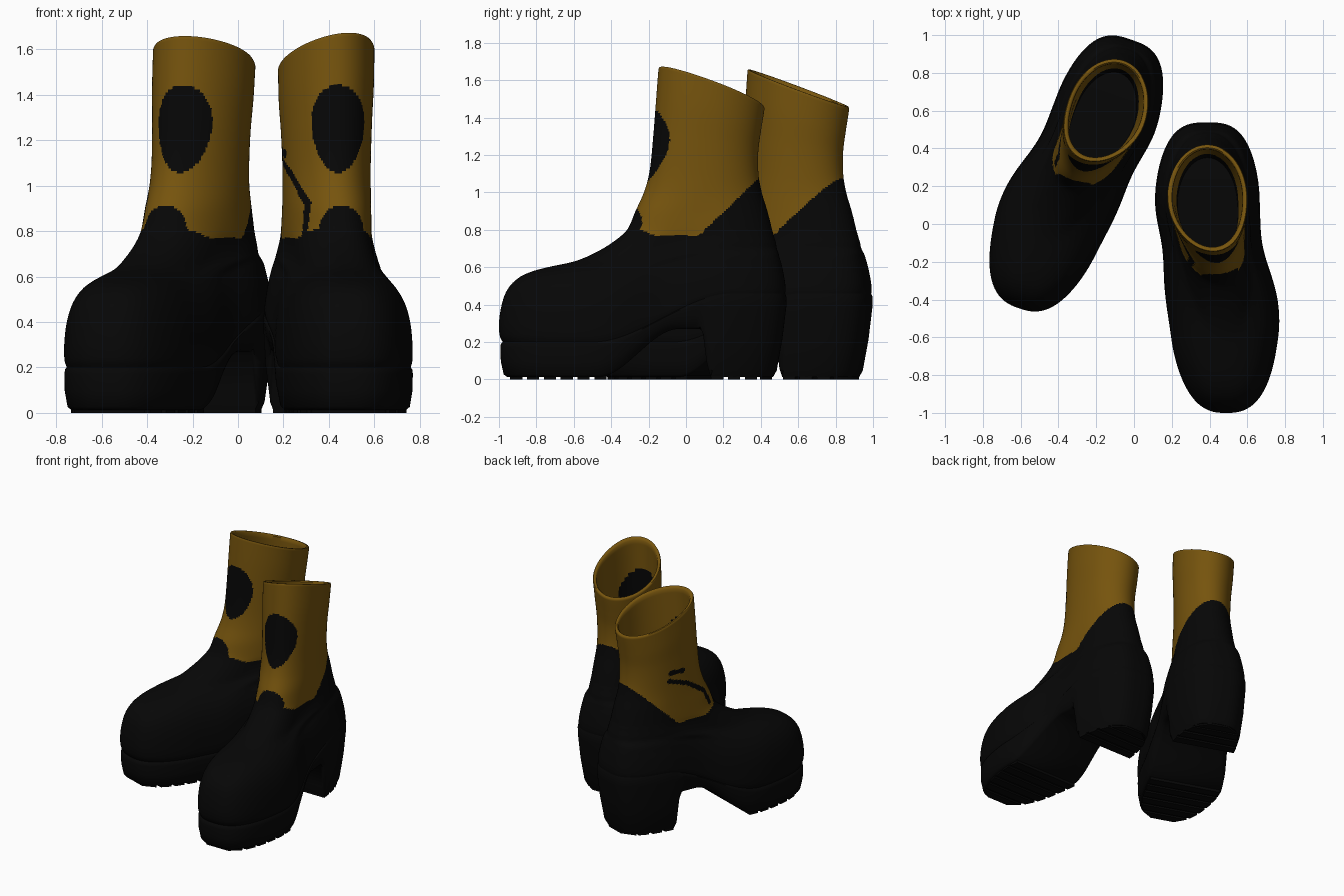
import bpy, bmesh, math
from mathutils import Matrix, Vector

if "Cube" in bpy.data.objects:
    bpy.data.objects.remove(bpy.data.objects["Cube"])

def material(name, rgb):
    m = bpy.data.materials.new(name)
    m.diffuse_color = (*rgb, 1)
    m.use_nodes = True
    m.node_tree.nodes["Principled BSDF"].inputs["Base Color"].default_value = m.diffuse_color
    return m

BLACK = material("black rubber", (0.002, 0.002, 0.002))
GOLD = material("mustard leather", (0.18, 0.088, 0.004))
N = 90  # stations along the boot

def sm(a, b, v):
    t = min(1, max(0, (v - a) / (b - a)))
    return t * t * (3 - 2 * t)

def centre_x(y):
    return 0.388 + 0.092 * sm(0.15, -0.6, y) + 0.008 * sm(-0.6, -1, y)

def sole_top(y):
    return 0.2 + 0.26 * sm(-0.5, 0.25, y)

def sole_bottom(y):
    return 0.012 + 0.258 * sm(-0.47, -0.04, y) * (1 - sm(0.085, 0.125, y))

# Toe and heel widths with a pinched waist on the foot rings
def half_width(u, wt, wh, p):
    w = wt + (wh - wt) * sm(0.3, 0.75, u)
    w -= 0.028 * sm(2.3, 2.6, p) * math.exp(-((u - 0.57) / 0.12) ** 2)
    p += 0.4 * sm(2.2, 2.6, p) * sm(0.5, 0.8, u)
    return w * max(0, 1 - abs(2 * u - 1) ** p) ** (1 / p)

# Ring of points: inner side from toe to heel, then outer side back to toe
def ring(bm, row, zfun):
    yf, yb, wt, wh, p = row
    us = [(1 - math.cos(math.pi * k / N)) / 2 for k in range(N + 1)]
    pts = [(u, -1) for u in us] + [(u, 1) for u in us[-2:0:-1]]
    out = []
    for u, s in pts:
        y = yf + (yb - yf) * u
        x = centre_x(y) + s * half_width(u, wt, wh, p)
        out.append(bm.verts.new((x, y, zfun(x, y))))
    return out

def bridge(bm, rings):
    n = 2 * N
    for a, b in zip(rings, rings[1:]):
        for i in range(n):
            j = (i + 1) % n
            bm.faces.new((a[i], b[i], b[j], a[j]))

def cap(bm, r, up):
    n = 2 * N
    for k in range(N):
        q = []
        for v in (r[k], r[k + 1], r[(n - k - 1) % n], r[(n - k) % n]):
            if v not in q:
                q.append(v)
        bm.faces.new(q[::-1] if up else q)

# Upper profile: level, front y, back y, toe half width, heel half width, roundness
UPPER = [
    (0.20, -.98, .53, .293, .285, 2.6), (0.23, -.995, .532, .3, .287, 2.6),
    (0.30, -1.0, .53, .3, .282, 2.6), (0.40, -.985, .52, .29, .272, 2.6),
    (0.48, -.955, .51, .268, .26, 2.6), (0.54, -.90, .50, .237, .25, 2.6),
    (0.575, -.83, .495, .212, .243, 2.5), (0.60, -.74, .49, .192, .238, 2.4),
    (0.63, -.60, .485, .18, .232, 2.3), (0.68, -.48, .48, .178, .224, 2.25),
    (0.74, -.38, .47, .182, .214, 2.2), (0.80, -.315, .46, .19, .206, 2.15),
    (0.90, -.27, .435, .192, .197, 2.1), (1.0, -.225, .405, .193, .193, 2),
    (1.1, -.195, .388, .194, .194, 2), (1.25, -.175, .386, .2, .2, 2),
    (1.4, -.16, .40, .209, .209, 2), (1.55, -.147, .42, .212, .212, 2)]
# Rounded rim and the lining going down inside
LINING = [
    (1.557, -.143, .416, .208, .208, 2), (1.557, -.131, .404, .197, .197, 2),
    (1.548, -.122, .396, .187, .187, 2)] + [
    (1.54 - .02 * k, -.122 - .001 * k, .395 - .001 * k, .186 - .0006 * k, .186 - .0006 * k, 2)
    for k in range(1, 45)]
SOLE = [
    (0, -.955, .465, .272, .248, 2.6), (.08, -.975, .485, .288, .262, 2.6),
    (.45, -.99, .515, .3, .282, 2.6), (.85, -.993, .537, .302, .292, 2.6),
    (.95, -.99, .538, .3, .292, 2.6), (1, -.98, .53, .293, .285, 2.6)]

def sample(z):
    i = max(k for k in range(len(UPPER) - 1) if UPPER[k][0] <= z + 1e-9)
    a, b = UPPER[i], UPPER[i + 1]
    o, c = UPPER[max(0, i - 1)], UPPER[min(len(UPPER) - 1, i + 2)]
    h = b[0] - a[0]
    t = (z - a[0]) / h
    res = []
    for k in range(1, 6):
        ma = (b[k] - o[k]) / (b[0] - o[0]) * h
        mb = (c[k] - a[k]) / (c[0] - a[0]) * h
        res.append((2*t**3 - 3*t*t + 1) * a[k] + (t**3 - 2*t*t + t) * ma
                   + (3*t*t - 2*t**3) * b[k] + (t**3 - t*t) * mb)
    return res

def level(zn, slope):
    def f(x, y):
        z = zn
        if zn < 0.8:
            t = sole_top(y)
            z = t + (zn - 0.2) / 0.6 * (0.8 - t)
        return z + sm(1.0, 1.55, zn) * (slope * (x - .39) - 0.36 * (y - .14))
    return f

def near_line(y, z, pts, r):
    p = Vector((y, z))
    for a, b in zip(pts, pts[1:]):
        a, b = Vector(a), Vector(b)
        t = min(1, max(0, (p - a).dot(b - a) / (b - a).length_squared))
        if (p - a - (b - a) * t).length < r:
            return True
    return False

# True where the leather is mustard
def is_gold(c, oval_x, tab_x, stripe_side, stripe, bar):
    x, y, z = c
    edge = 0.77 + 0.96 * max(0, y - .07) + 0.04 * sm(-.15, -.28, y)
    if z < edge:
        return False
    if y < 0.05:
        dz = (z - 1.25) / .193
        if ((x - oval_x) / (.114 + .016 * dz)) ** 2 + abs(dz) ** 2.2 < 1:
            return False
        if abs((x - tab_x) / .1) ** 2.5 + abs((z - .76) / .15) ** 2.5 < 1:
            return False
    if (x - .39) * stripe_side > .03 and (
            near_line(y, z, stripe, .016) or near_line(y, z, bar, .018)):
        return False
    return True

def finish(bm, name, mat, mirrored, mats):
    bm.transform(mat)
    if mirrored:
        bmesh.ops.reverse_faces(bm, faces=bm.faces[:])
    me = bpy.data.meshes.new(name)
    bm.to_mesh(me)
    bm.free()
    ob = bpy.data.objects.new(name, me)
    for m in mats:
        me.materials.append(m)
    bpy.context.collection.objects.link(ob)
    bpy.context.view_layer.objects.active = ob
    bpy.ops.object.select_all(action='DESELECT')
    ob.select_set(True)
    bpy.ops.object.shade_smooth_by_angle(angle=math.radians(50))

def boot(side, mat, mirrored, slope, paint):
    # Upper and shaft
    bm = bmesh.new()
    zs = [0.2, 0.208, 0.218] + [0.23 + 0.0125 * k for k in range(25)] \
        + [0.54 + 0.01 * k for k in range(1, 102)]
    rings = [ring(bm, sample(z), level(z, slope)) for z in zs]
    rings += [ring(bm, r[1:], level(r[0], slope)) for r in LINING]
    bridge(bm, rings)
    cap(bm, rings[-1], True)
    for f in bm.faces:
        f.material_index = int(is_gold(f.calc_center_median(), *paint))
    finish(bm, side + "_boot_upper", mat, mirrored, [BLACK, GOLD])

    # Platform sole with arch and block heel
    bm = bmesh.new()
    rings = [ring(bm, r[1:], lambda x, y, s=r[0]: sole_bottom(y) + s * (sole_top(y) - sole_bottom(y)))
             for r in SOLE]
    bridge(bm, rings)
    cap(bm, rings[0], False)
    finish(bm, side + "_platform_sole", mat, mirrored, [BLACK])

    # Tread bars
    bm = bmesh.new()
    for y0 in [-.94, -.85, -.76, -.67, -.58, -.49, .135, .225, .315, .395]:
        base = []
        for y, s in ((y0, -1), (y0, 1), (y0 + .065, 1), (y0 + .065, -1)):
            u = (y + .955) / 1.42
            base.append((centre_x(y) + s * half_width(u, .274, .25, 2.6), y))
        lo = [bm.verts.new((*p, 0)) for p in base]
        hi = [bm.verts.new((*p, .05)) for p in base]
        bm.faces.new(lo[::-1])
        bm.faces.new(hi)
        for i in range(4):
            j = (i + 1) % 4
            bm.faces.new((lo[i], lo[j], hi[j], hi[i]))
    finish(bm, side + "_tread", mat, mirrored, [BLACK])

# Right boot in place; left boot is mirrored and turned outwards
boot("right", Matrix.Identity(4), False, .2,
     (.44, .455, -1, [(.07, 1.11), (-.05, 1.05), (-.19, .92), (-.215, .76)], [(.1, 1.15), (.02, 1.14)]))
turn = (Matrix.Translation((-.145, .60, 0)) @ Matrix.Rotation(math.radians(-19), 4, 'Z')
        @ Matrix.Diagonal((-1, 1, 1, 1)) @ Matrix.Translation((-.39, -.14, 0)))
boot("left", turn, True, -.07,
     (.39, .435, 1, [(.14, 1.1), (-.01, 1.05), (-.17, .94), (-.215, .84)], [(.13, 1.16), (.03, 1.155)]))
